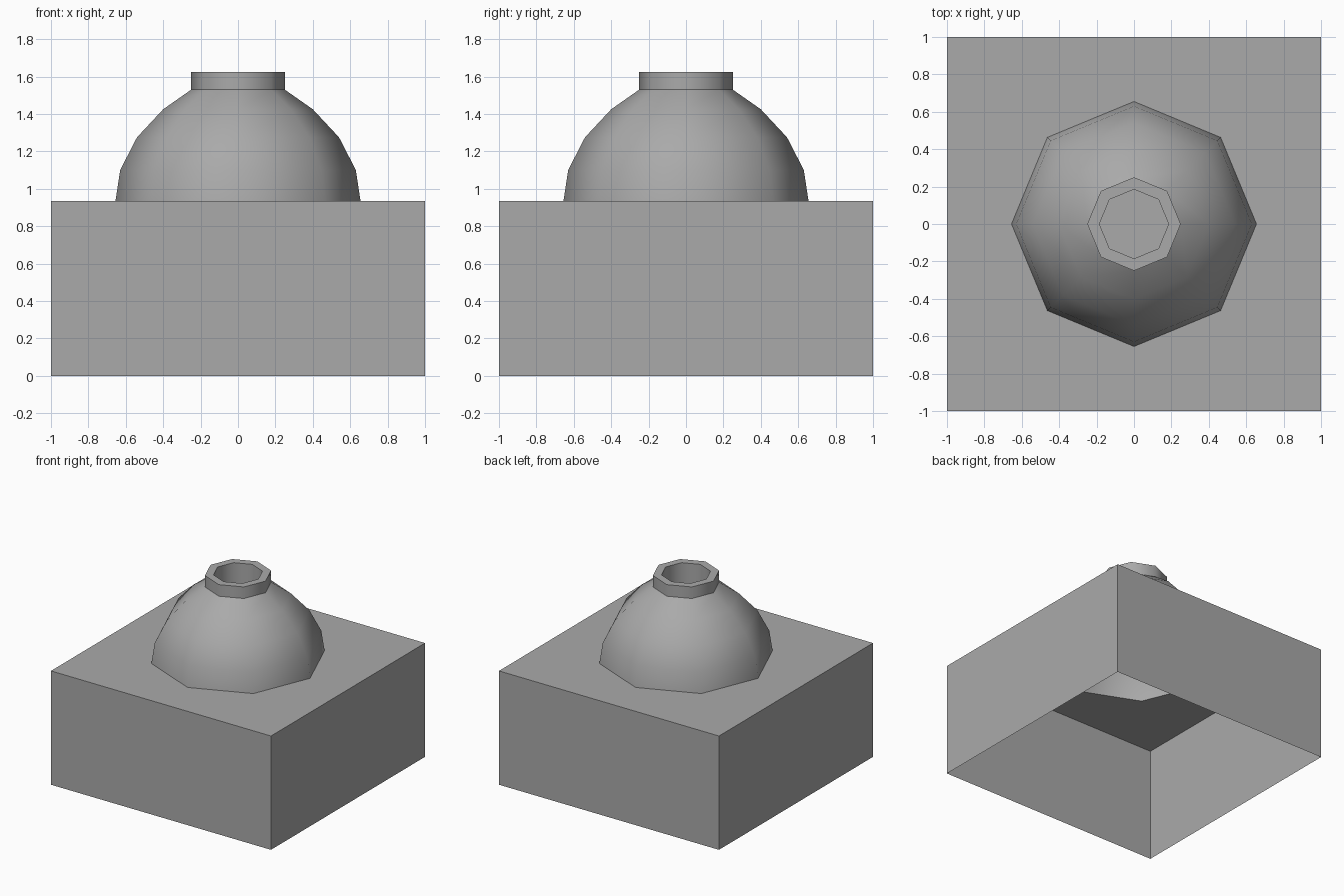
import bpy
import bmesh
import math

cube = bpy.data.objects.get("Cube")
if cube:
    bpy.data.objects.remove(cube, do_unlink=True)

SIDES = 8
BASE_TOP = 0.935
DOME_RADIUS = 0.655

grey = bpy.data.materials.new("plain grey")
grey.use_nodes = True
colour = (0.4, 0.4, 0.4, 1)
grey.diffuse_color = colour
grey.node_tree.nodes["Principled BSDF"].inputs["Base Color"].default_value = colour


def ring(bm, radius, z, sides=SIDES, start=0.0):
    """Regular polygon of vertices around the z axis."""
    angles = [start + math.tau * i / sides for i in range(sides)]
    return [bm.verts.new((radius * math.cos(a), radius * math.sin(a), z)) for a in angles]


def bridge(bm, lower, upper):
    """Quads between two rings, facing outward when going up."""
    n = len(lower)
    for i in range(n):
        j = (i + 1) % n
        bm.faces.new((lower[i], lower[j], upper[j], upper[i]))


def finish(bm, name):
    mesh = bpy.data.meshes.new(name)
    bm.to_mesh(mesh)
    bm.free()
    mesh.materials.append(grey)
    obj = bpy.data.objects.new(name, mesh)
    bpy.context.collection.objects.link(obj)
    bpy.ops.object.select_all(action="DESELECT")
    obj.select_set(True)
    bpy.context.view_layer.objects.active = obj
    bpy.ops.object.shade_smooth_by_angle(angle=math.radians(50))
    return obj


def lathe(name, profile, capped=False):
    bm = bmesh.new()
    rings = [ring(bm, r, z) for r, z in profile]
    for lower, upper in zip(rings, rings[1:]):
        bridge(bm, lower, upper)
    if capped:
        bm.faces.new(rings[-1])
    return finish(bm, name)


# Base: thin-walled box, open below, with an octagonal opening under the dome
bm = bmesh.new()
corner = math.sqrt(2)
bottom = ring(bm, corner, 0, 4, math.pi / 4)
top = ring(bm, corner, BASE_TOP, 4, math.pi / 4)
bridge(bm, bottom, top)
opening = ring(bm, DOME_RADIUS, BASE_TOP)
edges = [bm.edges.new((opening[i - 1], opening[i])) for i in range(SIDES)]
edges += [bm.edges.get((top[i - 1], top[i])) for i in range(4)]
filled = bmesh.ops.triangle_fill(bm, use_beauty=True, edges=edges, normal=(0, 0, 1))
for face in filled["geom"]:
    if isinstance(face, bmesh.types.BMFace):
        face.normal_update()
        if face.normal.z < 0:
            face.normal_flip()
finish(bm, "base_box")

# Dome: eight-sided shell
lathe("dome", [(DOME_RADIUS, BASE_TOP), (0.63, 1.10), (0.54, 1.275),
               (0.40, 1.425), (0.25, 1.53)])

# Collar: raised rim with a closed recess
lathe("collar", [(0.25, 1.53), (0.25, 1.625), (0.185, 1.625), (0.185, 1.40)],
      capped=True)
